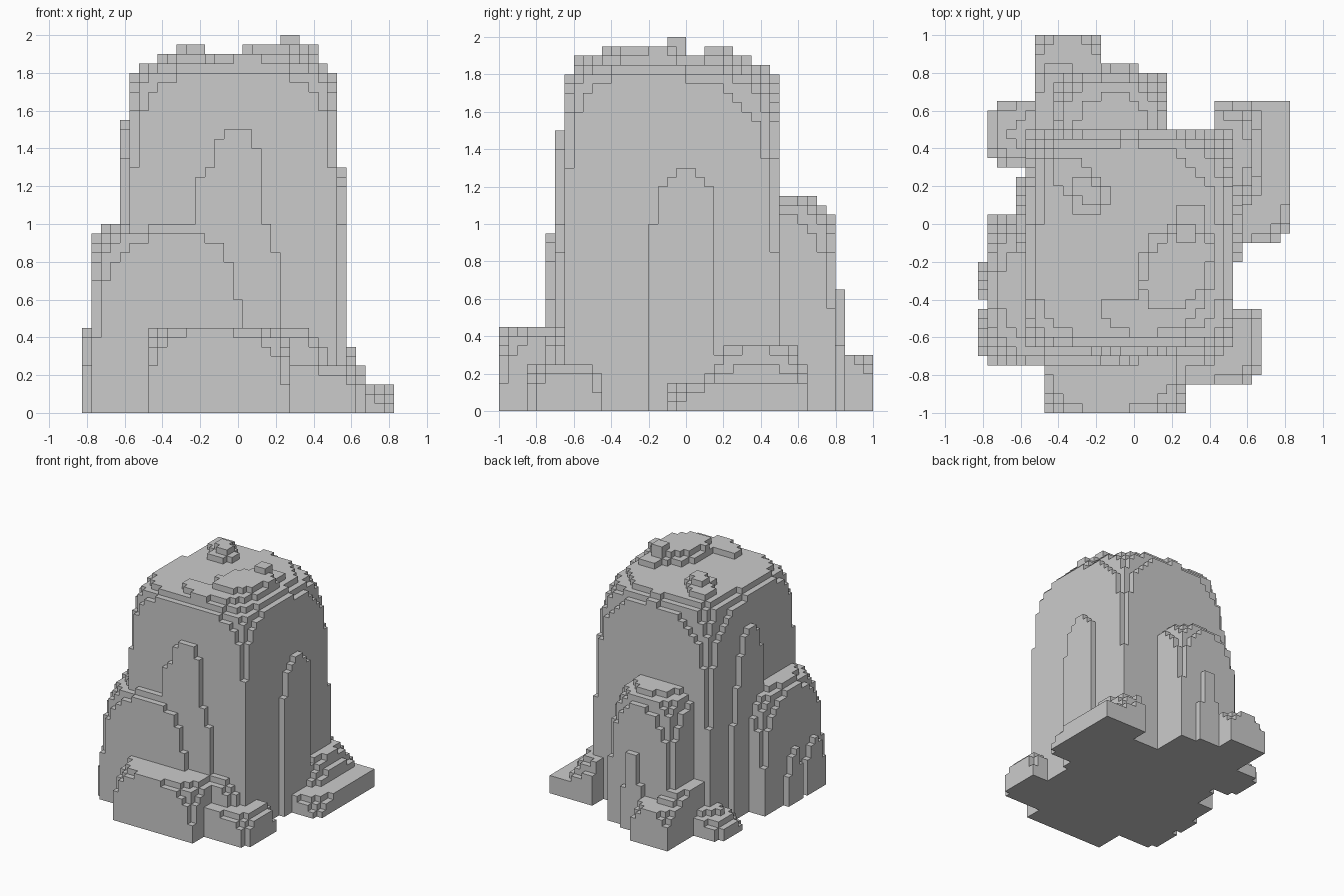
import bpy
import bmesh
from math import floor
from mathutils import Vector

S = 0.05  # edge length of one cube

cube = bpy.data.objects.get("Cube")
if cube:
    bpy.data.objects.remove(cube, do_unlink=True)

stone = bpy.data.materials.new("grey stone")
stone.use_nodes = True
grey = (0.6, 0.6, 0.6, 1)
stone.diffuse_color = grey
stone.node_tree.nodes["Principled BSDF"].inputs["Base Color"].default_value = grey

# The four corners of one cube side, around each outward direction
SIDES = {
    (1, 0, 0): ((1, 0, 0), (1, 1, 0), (1, 1, 1), (1, 0, 1)),
    (-1, 0, 0): ((0, 0, 0), (0, 0, 1), (0, 1, 1), (0, 1, 0)),
    (0, 1, 0): ((0, 1, 0), (0, 1, 1), (1, 1, 1), (1, 1, 0)),
    (0, -1, 0): ((0, 0, 0), (1, 0, 0), (1, 0, 1), (0, 0, 1)),
    (0, 0, 1): ((0, 0, 1), (1, 0, 1), (1, 1, 1), (0, 1, 1)),
    (0, 0, -1): ((0, 0, 0), (0, 1, 0), (1, 1, 0), (1, 0, 0)),
}


def cells(a, b):
    return round((b - a) / S)


def build(name, origin, heights):
    """Skin stacked cube columns; heights maps (i, j) to a column height."""
    filled = {(i, j, k) for (i, j), h in heights.items()
              for k in range(cells(0, h))}
    bm = bmesh.new()
    corners = {}

    def vert(p):
        if p not in corners:
            corners[p] = bm.verts.new(Vector(origin) + Vector(p) * S)
        return corners[p]

    for c in sorted(filled):
        for d, quad in SIDES.items():
            if tuple(a + b for a, b in zip(c, d)) not in filled:
                bm.faces.new([vert(tuple(a + b for a, b in zip(c, q))) for q in quad])
    mesh = bpy.data.meshes.new(name)
    bm.to_mesh(mesh)
    bm.free()
    mesh.materials.append(stone)
    obj = bpy.data.objects.new(name, mesh)
    bpy.context.collection.objects.link(obj)


def rock(name, xs, ys, top, wear=(0, 0, 0, 0), base=0.0):
    """Block whose corners (-x-y, +x-y, -x+y, +x+y) are worn down in steps."""
    nx, ny = cells(*xs), cells(*ys)
    heights = {}
    for i in range(nx):
        for j in range(ny):
            near = ((i, j), (nx - 1 - i, j), (i, ny - 1 - j), (nx - 1 - i, ny - 1 - j))
            drop = max(w / ((a + 1) * (b + 1)) for w, (a, b) in zip(wear, near))
            heights[i, j] = top - base - floor(drop / S + 1e-6) * S
    build(name, (xs[0], ys[0], base), heights)


def rib(name, xs, ys, profile):
    """Thin upright rib; the profile gives heights along its longer side."""
    along_x = cells(*xs) == len(profile)
    heights = {(i, j): profile[i if along_x else j]
               for i in range(cells(*xs)) for j in range(cells(*ys))}
    build(name, (xs[0], ys[0], 0), heights)


# Main boulder
rock("main_boulder", (-0.575, 0.525), (-0.65, 0.5), 1.85, (0.55, 0.55, 1.0, 1.0))

# Low mounds on the summit
rock("summit_front_ledge", (-0.225, 0.425), (-0.6, -0.4), 1.9, (0.2, 0.3, 0, 0), 1.75)
rock("summit_right_mound", (0.025, 0.425), (-0.5, 0), 1.95, (0.15, 0.3, 0.3, 0.1), 1.75)
rock("summit_right_tail", (0.225, 0.375), (-0.05, 0.1), 1.9, base=1.75)
rock("summit_peak", (0.225, 0.325), (-0.1, 0), 2.0, base=1.75)
rock("summit_left_ledge", (-0.525, -0.225), (0.15, 0.45), 1.9, (0.2, 0, 0.4, 0.2), 1.6)
rock("summit_left_mound", (-0.375, -0.125), (0, 0.3), 1.95, (0.3, 0.2, 0.1, 0.2), 1.75)

# Upright ribs on the boulder's walls
rib("front_rib", (-0.225, 0.225), (-0.7, -0.6),
    (1.25, 1.3, 1.45, 1.5, 1.5, 1.5, 1.4, 1.0, 0.85))
rib("right_rib", (0.475, 0.575), (-0.2, 0.15),
    (1.0, 1.2, 1.25, 1.3, 1.3, 1.25, 1.2))
rib("left_rib", (-0.625, -0.525), (-0.15, 0.25),
    (1.35, 1.5, 1.55, 1.55, 1.5, 1.35, 1.1, 0.8))

# Tall buttress wrapping the front left corner, with two small ribs
rock("left_buttress", (-0.775, 0.025), (-0.75, 0.05), 1.0, (0.6, 0.4, 0.6, 0))
rib("left_small_rib_front", (-0.825, -0.725), (-0.7, -0.45), (0.25, 0.4, 0.45, 0.4, 0.3))
rib("left_small_rib_back", (-0.825, -0.725), (-0.4, -0.2), (0.3, 0.45, 0.4, 0.25))

# Tall buttress at the back, with its rib
rock("back_buttress", (-0.425, 0.175), (0.4, 0.8), 1.15, (0, 0, 0.75, 0.6))
rib("back_rib", (-0.175, 0.025), (0.75, 0.85), (0.4, 0.65, 0.65, 0.35))

# Low rocks around the foot
rock("front_rock", (-0.475, 0.275), (-1.0, -0.6), 0.45, (0.2, 0.3, 0, 0))
rock("front_right_rock", (0.175, 0.675), (-0.85, -0.45), 0.25, (0, 0.25, 0, 0.15))
rock("front_right_rock_top", (0.125, 0.475), (-0.75, -0.5), 0.45, (0.1, 0.25, 0, 0.2))
rock("right_slab", (0.425, 0.825), (-0.1, 0.65), 0.15, (0, 0.2, 0, 0))
rock("right_slab_middle", (0.425, 0.675), (0.05, 0.65), 0.25, (0, 0.2, 0, 0.15))
rock("right_slab_top", (0.425, 0.625), (0.15, 0.6), 0.35, (0, 0.15, 0, 0.15))
rock("back_rock", (-0.525, -0.175), (0.45, 1.0), 0.3, (0, 0, 0.1, 0.1))
rock("back_rock_top", (-0.525, -0.275), (0.45, 0.85), 0.4, (0, 0, 0.15, 0.15))
rock("back_left_rock", (-0.775, -0.475), (0.3, 0.65), 0.15, (0.2, 0, 0.15, 0))
rock("back_left_rock_top", (-0.675, -0.475), (0.35, 0.6), 0.2, (0.1, 0, 0.1, 0))
